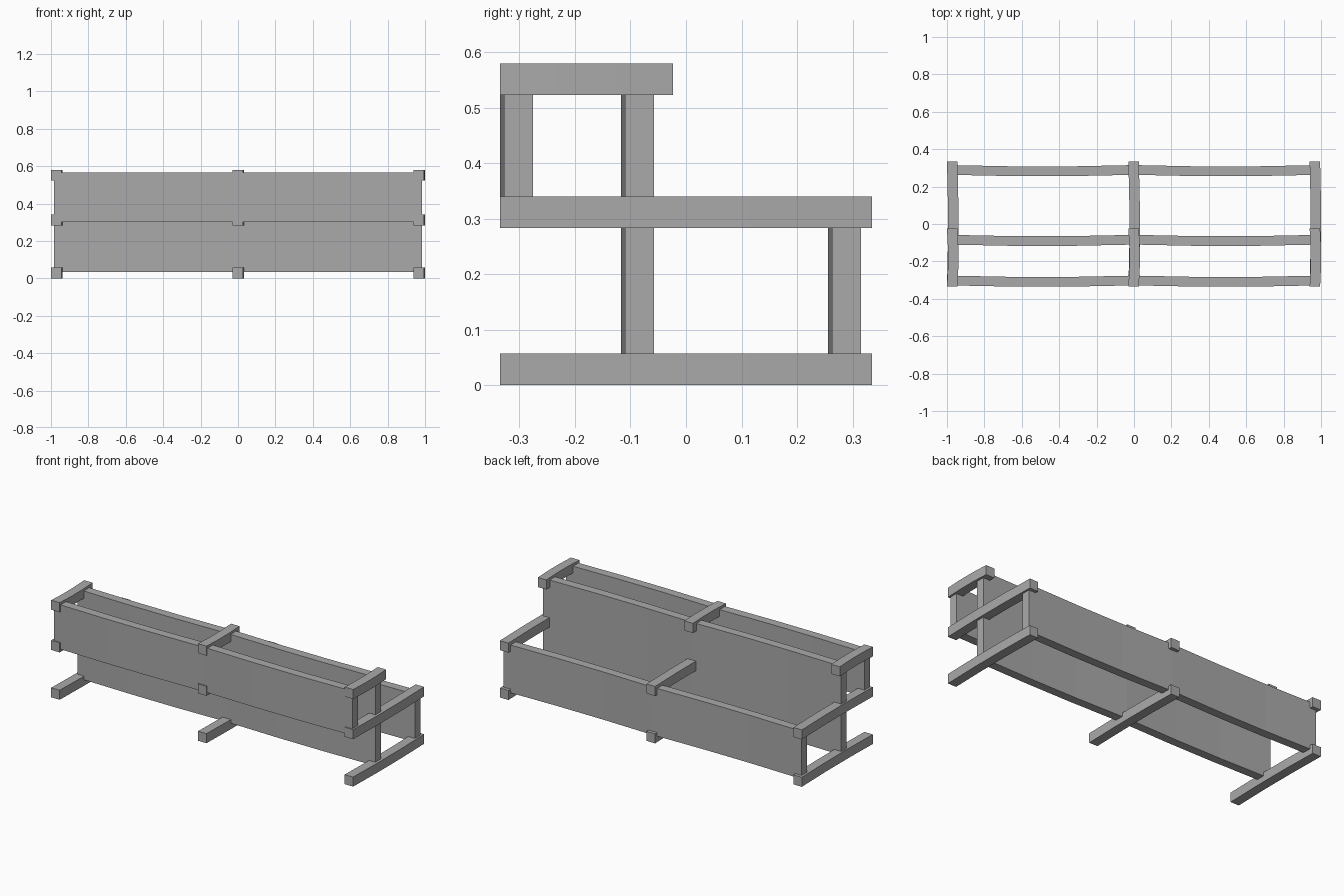
import bpy
import bmesh

if "Cube" in bpy.data.objects:
    bpy.data.objects.remove(bpy.data.objects["Cube"], do_unlink=True)

gray = bpy.data.materials.new("plain gray")
gray.use_nodes = True
gray.diffuse_color = (0.4, 0.4, 0.4, 1)
gray.node_tree.nodes["Principled BSDF"].inputs["Base Color"].default_value = gray.diffuse_color


def bowed_bar(name, path, width, z0, z1):
    """Sweep a rectangular section along a flat path that runs in x or y."""
    along_x = abs(path[-1][0] - path[0][0]) > abs(path[-1][1] - path[0][1])
    dx, dy = (0, width / 2) if along_x else (width / 2, 0)
    bm = bmesh.new()
    rings = []
    for x, y in path:
        corners = ((-1, z0), (1, z0), (1, z1), (-1, z1))
        rings.append([bm.verts.new((x + s * dx, y + s * dy, z)) for s, z in corners])
    for a, b in zip(rings, rings[1:]):
        for i in range(4):
            j = (i + 1) % 4
            bm.faces.new((a[i], a[j], b[j], b[i]))
    bm.faces.new(rings[0])
    bm.faces.new(rings[-1])
    bmesh.ops.recalc_face_normals(bm, faces=bm.faces)
    mesh = bpy.data.meshes.new(name)
    bm.to_mesh(mesh)
    bm.free()
    mesh.materials.append(gray)
    obj = bpy.data.objects.new(name, mesh)
    bpy.context.collection.objects.link(obj)


# Long walls, bowing slightly forward in each half
def wall(name, y, z0, z1):
    bow = y - 0.007
    path = [(-0.985, y), (-0.64, bow), (-0.34, bow), (0, y),
            (0.34, bow), (0.64, bow), (0.985, y)]
    bowed_bar(name, path, 0.052, z0, z1)


wall("front_wall", -0.302, 0.3, 0.565)
wall("middle_wall", -0.084, 0.035, 0.565)
wall("back_wall", 0.289, 0.035, 0.32)

# Cross beams on three levels, bowing slightly sideways
levels = {"bottom": (0, 0.335), "middle": (0.283, 0.335), "top": (0.523, -0.023)}
columns = {"right": -0.972, "center": -0.002, "left": 0.967}
for level, (z, back) in levels.items():
    for side, x in columns.items():
        front = -0.335
        span = back - front
        path = [(x, front), (x + 0.005, front + span / 3),
                (x + 0.005, back - span / 3), (x, back)]
        bowed_bar(f"{level}_{side}_beam", path, 0.056, z, z + 0.057)
